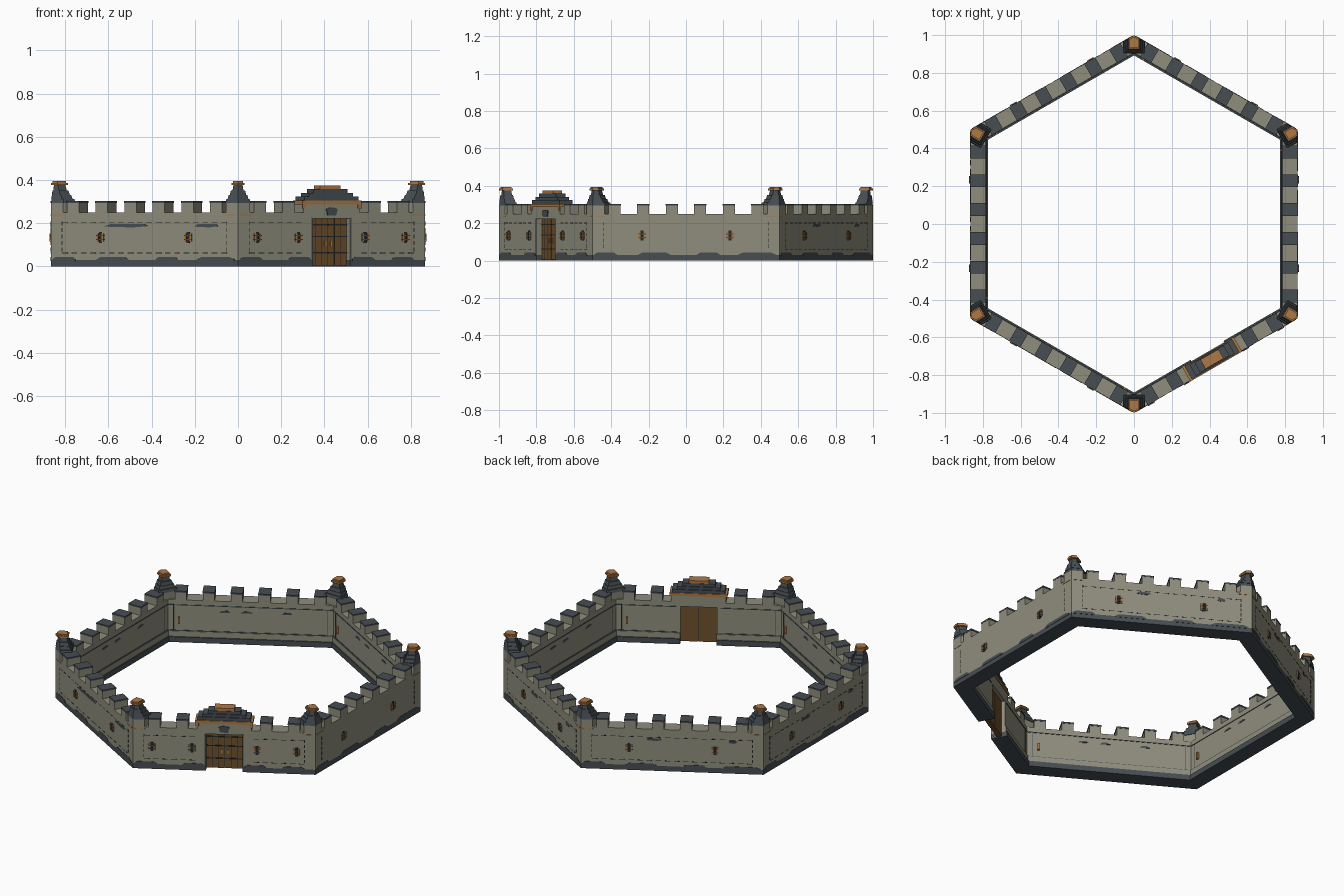
import bpy, bmesh, math
from mathutils import Matrix, Vector

if "Cube" in bpy.data.objects:
    bpy.data.objects.remove(bpy.data.objects["Cube"])

COLORS = {
    "stone": (0.275, 0.27, 0.205), "slate": (0.062, 0.075, 0.085),
    "copper": (0.42, 0.19, 0.058), "wood": (0.155, 0.08, 0.025),
    "shadow": (0.018, 0.02, 0.022),
}
MATS = {}
for name, c in COLORS.items():
    MATS[name] = bpy.data.materials.new(name)
    MATS[name].diffuse_color = (*c, 1)

OUT, INN = 0.866, 0.785          # outer and inner wall planes
T30 = math.tan(math.radians(30))
GATE = 5
parts = {}


def extrude(part, mat, ring0, ring1, deg):
    """Join two matching rings of points into a solid, turned about z."""
    bm = parts.setdefault((part, mat), bmesh.new())
    m = Matrix.Rotation(math.radians(deg), 4, 'Z')
    a = [bm.verts.new(m @ Vector(p)) for p in ring0]
    b = [bm.verts.new(m @ Vector(p)) for p in ring1]
    bm.faces.new(a[::-1])
    bm.faces.new(b)
    for i in range(len(a)):
        j = (i + 1) % len(a)
        bm.faces.new((a[i], a[j], b[j], b[i]))


def prism(part, mat, poly, z0, z1, deg):
    extrude(part, mat, [(x, y, z0) for x, y in poly], [(x, y, z1) for x, y in poly], deg)


def box(part, mat, x0, x1, u0, u1, z0, z1, deg):
    prism(part, mat, [(x0, u0), (x1, u0), (x1, u1), (x0, u1)], z0, z1, deg)


def plate(part, mat, pts, deg, x0=OUT - 0.002, x1=OUT + 0.002):
    """Thin decoration on a wall face, drawn as (along, height) points."""
    extrude(part, mat, [(x0, u, z) for u, z in pts], [(x1, u, z) for u, z in pts], deg)


def run(x0, x1, gap=None):
    """Plan of a mitred wall run, optionally split by a gap."""
    a, b = x0 * T30, x1 * T30
    if gap is None:
        return [[(x0, -a), (x1, -b), (x1, b), (x0, a)]]
    return [[(x0, -a), (x1, -b), (x1, -gap), (x0, -gap)],
            [(x0, gap), (x1, gap), (x1, b), (x0, a)]]


def slot(u, deg):
    """Arrow slit with copper brackets."""
    box("arrow_slit", "shadow", OUT - 0.002, OUT + 0.002, u - 0.008, u + 0.008, 0.108, 0.16, deg)
    for s in (-1, 1):
        box("slit_bracket", "copper", OUT - 0.002, OUT + 0.006,
            u + s * 0.014 - 0.005, u + s * 0.014 + 0.005, 0.114, 0.153, deg)
    for z in (0.122, 0.141):
        box("slit_bar", "slate", OUT - 0.002, OUT + 0.007, u - 0.02, u + 0.02, z, z + 0.004, deg)


for k in range(6):
    deg = 60 * k
    gate = k == GATE
    gap = 0.1 if gate else None
    # wall, plinth and inner ledges
    for p in run(INN, OUT, gap):
        prism("plinth", "slate", p, 0, 0.03, deg)
        prism("wall", "stone", p, 0.03, 0.25, deg)
    for p in run(INN - 0.012, INN, gap):
        prism("inner_footing", "slate", p, 0, 0.032, deg)
    for p in run(INN - 0.006, INN, gap):
        prism("inner_ledge", "stone", p, 0.032, 0.065, deg)
    for z in (0.065, 0.218):
        for p in run(INN - 0.003, INN, 0.12 if gate else None):
            prism("inner_line", "slate", p, z, z + 0.004, deg)
    # merlons with slate caps
    for u in (-0.382, -0.229, -0.076, 0.076, 0.229, 0.382):
        if gate and abs(u) < 0.1:
            continue
        box("merlon", "stone", INN, OUT, u - 0.032, u + 0.032, 0.25, 0.294, deg)
        box("merlon_cap", "slate", INN - 0.002, OUT + 0.001, u - 0.034, u + 0.034, 0.294, 0.303, deg)
    # uneven top edge of the plinth
    for u, w in ((-0.43, 0.06), (-0.17, 0.085), (0.12, 0.06), (0.38, 0.1)):
        if gate:
            u = math.copysign(max(abs(u), 0.17), u)
            w = min(w, 0.06)
        w = min(w, 0.49 - abs(u))
        plate("plinth_edge", "slate", [(u - w, 0.025), (u + w, 0.025), (u + w, 0.033),
              (u + w * 0.75, 0.043), (u - w * 0.75, 0.043), (u - w, 0.033)], deg)
    # dashed panel lines
    for i in range(18):
        u = -0.425 + i * 0.05
        for z in (0.06, 0.2):
            if not (gate and abs(u) < 0.13) and k:
                box("panel_dash", "shadow", OUT - 0.001, OUT + 0.001, u - 0.015, u + 0.015, z, z + 0.003, deg)
    for u in (-0.44, 0.44):
        for i in range(5):
            z = 0.068 + i * 0.03
            box("panel_dash", "shadow", OUT - 0.001, OUT + 0.001, u - 0.0018, u + 0.0018, z, z + 0.02, deg)
        box("inner_pilaster_line", "slate", INN - 0.002, INN, u * 0.96 - 0.002, u * 0.96 + 0.002, 0.069, 0.218, deg)
    # arrow slits
    for u in ((-0.396, -0.177, 0.18, 0.395) if gate else (-0.235, 0.235)):
        slot(u, deg)
    # weathered stone patches, outside and inside
    if k not in (0, GATE):
        for u, w in ((-0.1, 0.12), (0.33, 0.065)):
            pts = [(u - w, 0.184), (u + w * 0.3, 0.18), (u + w, 0.186), (u + w * 0.8, 0.196), (u - w * 0.7, 0.195)]
            if k == 4:
                plate("stone_patch", "slate", pts, deg)
            else:
                pts = [(u + (a - u) * 0.35, b) for a, b in pts]
                plate("stone_patch", "slate", pts, deg)
    if not gate:
        for u in (-0.2, 0.02, 0.14):
            plate("inner_patch", "slate", [(u - 0.03, 0.184), (u + 0.03, 0.181), (u + 0.02, 0.192), (u - 0.01, 0.195)],
                  deg, INN - 0.002, INN + 0.002)
    for u in (-0.46, 0.46):
        box("copper_trim", "copper", OUT - 0.002, OUT + 0.002, u - 0.03, u + 0.03, 0.236, 0.24, deg)
    # inner wall lamp
    box("wall_lamp", "copper", INN - 0.012, INN + 0.002, 0.385, 0.397, 0.11, 0.15, deg)

    # corner turret: parapet block, stepped slate roof, copper cap
    c = deg + 30

    def kite(w, inner, apex=1.0):
        return [(inner, -w), (apex - w * T30, -w), (apex, 0), (apex - w * T30, w), (inner, w)]
    prism("corner_block", "stone", kite(0.055, 0.906), 0.25, 0.294, c)
    tiers = ((0.059, 0.902, 1.0, 0.294, 0.312), (0.048, 0.912, 0.999, 0.312, 0.33),
             (0.038, 0.92, 0.996, 0.33, 0.35), (0.026, 0.93, 0.988, 0.35, 0.376))
    for w, inn, ap, z0, z1 in tiers:
        extrude("turret_roof", "slate", [(x, y, z0) for x, y in kite(w, inn, ap)],
                [(x, y, z1) for x, y in kite(w - 0.005, inn + 0.005, ap - 0.004)], c)
    prism("turret_cap", "copper", kite(0.029, 0.926, 0.999), 0.376, 0.386, c)
    prism("turret_cap_top", "copper", kite(0.023, 0.933, 0.992), 0.386, 0.395, c)

# gatehouse: lintel, stepped gable and copper trim
g = 60 * GATE
box("lintel", "stone", INN, OUT, -0.1, 0.1, 0.222, 0.25, g)
box("gate_parapet", "stone", INN, OUT, -0.15, 0.15, 0.25, 0.287, g)
box("gate_band", "copper", INN - 0.004, OUT + 0.005, -0.158, 0.158, 0.287, 0.304, g)
for h, d, z in ((0.145, 0, 0.304), (0.118, 0.005, 0.32), (0.09, 0.01, 0.338)):
    box("gable_step", "slate", INN + d, OUT - d, -h, h, z, z + 0.02, g)
box("gable_cap", "copper", INN + 0.012, OUT - 0.012, -0.055, 0.055, 0.358, 0.374, g)
for s in (-1, 1):
    box("band_bracket", "copper", OUT - 0.002, OUT + 0.005, s * 0.148 - 0.009, s * 0.148 + 0.009, 0.268, 0.287, g)
    box("frame_side", "slate", OUT - 0.002, OUT + 0.001, s * 0.104 - 0.003, s * 0.104 + 0.003, 0.03, 0.225, g)
plate("keystone", "slate", [(-0.022, 0.235), (0.022, 0.235), (0.03, 0.265), (0.012, 0.272), (-0.012, 0.272), (-0.03, 0.265)], g,
      OUT - 0.002, OUT + 0.005)

# double door with planks, straps and handles
for s in (-1, 1):
    lo, hi = sorted((s * 0.002, s * 0.1))
    box("door_leaf", "wood", 0.805, 0.832, lo, hi, 0.005, 0.222, g)
    for z in (0.06, 0.135, 0.19):
        box("door_strap", "shadow", 0.83, 0.835, lo, hi, z, z + 0.006, g)
    for u in (0.035, 0.068):
        box("plank_line", "shadow", 0.83, 0.833, s * u - 0.001, s * u + 0.001, 0.005, 0.222, g)
    box("door_handle", "copper", 0.83, 0.838, s * 0.016 - 0.004, s * 0.016 + 0.004, 0.095, 0.118, g)
box("door_seam", "shadow", 0.81, 0.828, -0.002, 0.002, 0.005, 0.222, g)

# finish every part as a flat shaded object
for (name, mat), bm in parts.items():
    bmesh.ops.recalc_face_normals(bm, faces=bm.faces[:])
    me = bpy.data.meshes.new(name)
    bm.to_mesh(me)
    bm.free()
    me.materials.append(MATS[mat])
    bpy.context.collection.objects.link(bpy.data.objects.new(name, me))

for m in bpy.data.materials:
    if m.users and not m.is_grease_pencil:
        m.use_nodes = True
        m.node_tree.nodes["Principled BSDF"].inputs["Base Color"].default_value = m.diffuse_color
